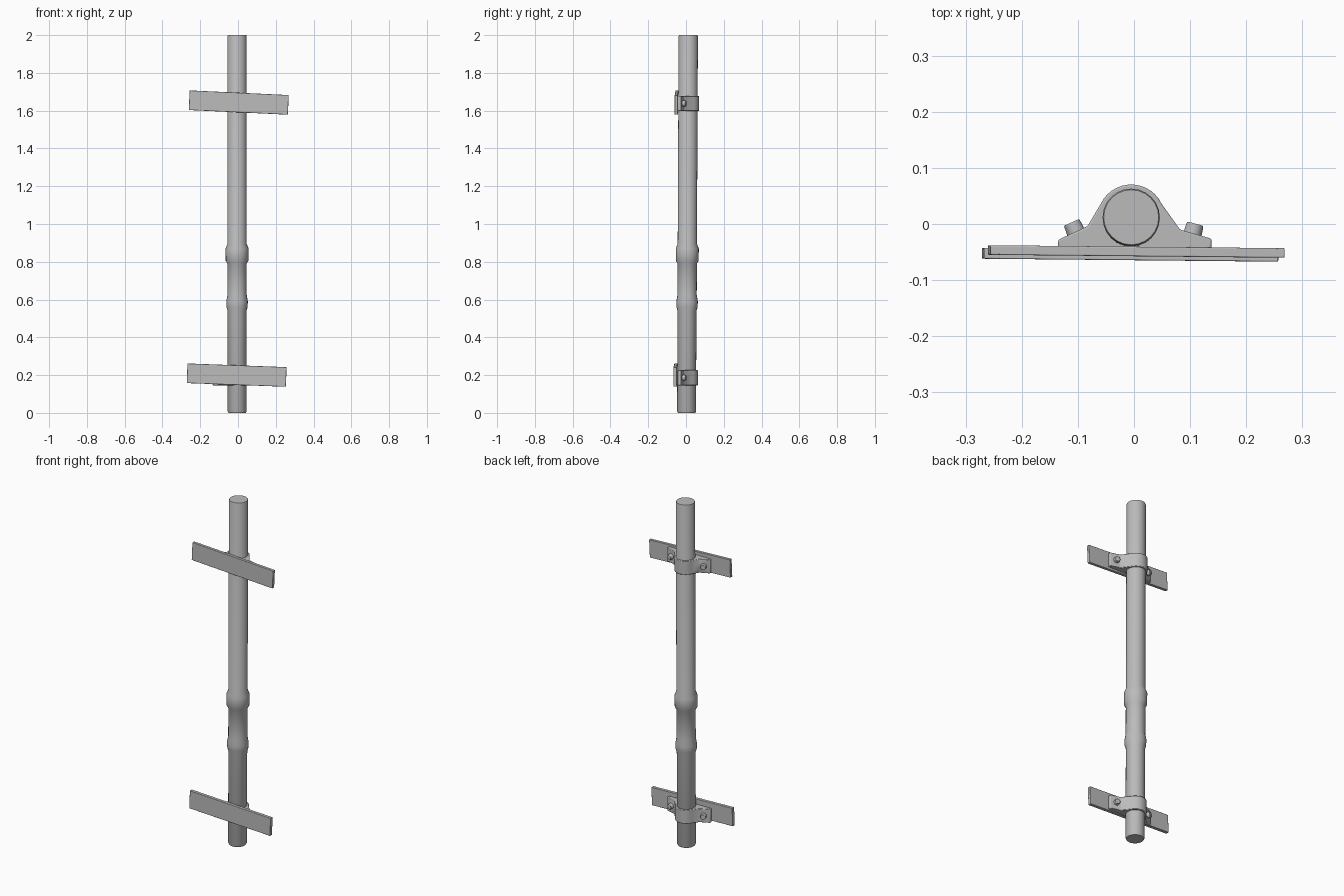
import bpy, bmesh, math
from mathutils import Matrix, Vector

if "Cube" in bpy.data.objects:
    bpy.data.objects.remove(bpy.data.objects["Cube"], do_unlink=True)

grey = bpy.data.materials.new("weathered grey")
grey.use_nodes = True
grey.diffuse_color = (0.5, 0.5, 0.5, 1)
grey.node_tree.nodes["Principled BSDF"].inputs["Base Color"].default_value = (0.5, 0.5, 0.5, 1)


def finish(bm, name, bevel=0.0):
    bmesh.ops.recalc_face_normals(bm, faces=bm.faces[:])
    mesh = bpy.data.meshes.new(name)
    bm.to_mesh(mesh)
    bm.free()
    obj = bpy.data.objects.new(name, mesh)
    bpy.context.collection.objects.link(obj)
    mesh.materials.append(grey)
    if bevel:
        mod = obj.modifiers.new("soft edges", 'BEVEL')
        mod.width, mod.segments, mod.limit_method = bevel, 2, 'ANGLE'
    bpy.ops.object.select_all(action='DESELECT')
    obj.select_set(True)
    bpy.context.view_layer.objects.active = obj
    bpy.ops.object.shade_smooth_by_angle(angle=math.radians(35))
    return obj


def pole_y(z):
    return 0.003 + 0.0045 * z


# Pole with two swollen joints, lathed from a radius/height profile
def make_pole(profile, sides=24):
    bm = bmesh.new()
    rings = []
    for r, z in profile:
        rings.append([bm.verts.new((-0.005 + r * math.cos(2 * math.pi * i / sides),
                                    pole_y(z) + r * math.sin(2 * math.pi * i / sides), z))
                      for i in range(sides)])
    for a, b in zip(rings, rings[1:]):
        for i in range(sides):
            j = (i + 1) % sides
            bm.faces.new((a[i], a[j], b[j], b[i]))
    bm.faces.new(rings[0])
    bm.faces.new(rings[-1])
    finish(bm, "pole")


make_pole([(0.046, 0), (0.05, 0.008), (0.05, 0.54), (0.056, 0.56), (0.057, 0.59),
           (0.051, 0.625), (0.051, 0.79), (0.06, 0.805), (0.061, 0.87), (0.051, 0.895),
           (0.051, 1.994), (0.049, 2)])


# Flat cross board in front of the pole
def make_board(name, centre, thickness, tilt):
    bm = bmesh.new()
    turn = Matrix.Rotation(tilt, 4, 'Y') @ Matrix.Rotation(-0.01, 4, 'Z')
    size = Matrix.Diagonal((0.525, thickness, 0.104, 1))
    bmesh.ops.create_cube(bm, size=1, matrix=Matrix.Translation(centre) @ turn @ size)
    finish(bm, name, 0.002)


# Saddle clamp wrapped round the back of the pole, with a sloped ear each side
def make_clamp(name, z, height):
    y0 = pole_y(z)
    arc = [(-0.005 + 0.06 * math.cos(a), y0 + 0.06 * math.sin(a))
           for a in (math.radians(25 + 10 * i) for i in range(14))]
    outline = [(0.138, -0.044), (0.138, -0.026), (0.082, -0.01)] + arc
    outline += [(-0.083, -0.004), (-0.135, -0.028), (-0.135, -0.044)]
    bm = bmesh.new()
    face = bm.faces.new([bm.verts.new((x, y, z - height / 2)) for x, y in outline])
    made = bmesh.ops.extrude_face_region(bm, geom=[face])["geom"]
    bmesh.ops.translate(bm, vec=(0, 0, height),
                        verts=[v for v in made if isinstance(v, bmesh.types.BMVert)])
    finish(bm, name, 0.003)


# Bolt head standing square on a clamp ear
def make_bolt(name, centre, slope):
    bm = bmesh.new()
    axis = Vector((math.sin(slope), math.cos(slope), 0))
    spin = axis.to_track_quat('Z', 'Y').to_matrix().to_4x4()
    bmesh.ops.create_cone(bm, cap_ends=True, segments=12, radius1=0.017, radius2=0.015,
                          depth=0.026, matrix=Matrix.Translation(centre) @ spin)
    finish(bm, name, 0.002)


for level, z, board, thick, tilt in (
        ("upper", 1.638, (0.004, -0.049, 1.643), 0.017, 0.047),
        ("lower", 0.186, (-0.007, -0.055, 0.2), 0.019, 0.037)):
    make_board(level + "_board", board, thick, tilt)
    make_clamp(level + "_clamp", z, 0.08)
    make_bolt(level + "_left_bolt", (0.106, -0.012, z), 0.26)
    make_bolt(level + "_right_bolt", (-0.106, -0.009, z), -0.42)
